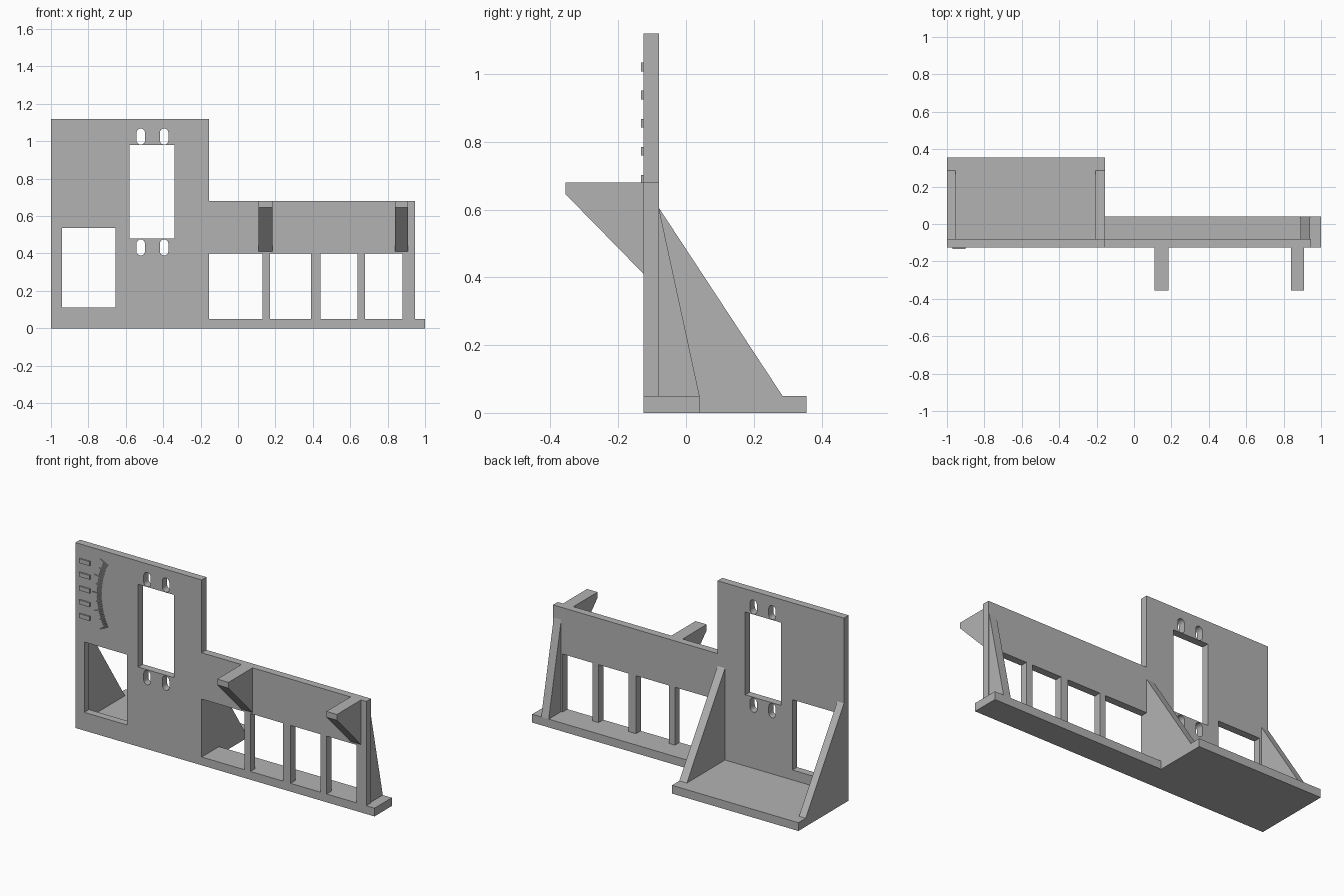
import bpy, bmesh, math
from mathutils import Vector

cube = bpy.data.objects.get("Cube")
if cube:
    bpy.data.objects.remove(cube, do_unlink=True)

# Single matte grey plastic
grey = bpy.data.materials.new("grey plastic")
grey.use_nodes = True
COLOR = (0.45, 0.45, 0.45, 1)
grey.diffuse_color = COLOR
grey.node_tree.nodes["Principled BSDF"].inputs["Base Color"].default_value = COLOR

FRONT, BACK = -0.125, -0.08
LEFT_END, STEP, RIGHT_END = -1.0, -0.155, 0.945
FLOOR = 0.05


def add_prism(bm, points, axis, lo, hi):
    """Extrude a 2D outline along axis: 'x' takes (y, z), 'y' takes (x, z)."""
    place = (lambda a, b, t: (t, a, b)) if axis == 'x' else (lambda a, b, t: (a, t, b))
    face = bm.faces.new([bm.verts.new(place(a, b, lo)) for a, b in points])
    ext = bmesh.ops.extrude_face_region(bm, geom=[face])
    verts = [v for v in ext["geom"] if isinstance(v, bmesh.types.BMVert)]
    shift = Vector(place(0, 0, hi - lo))
    bmesh.ops.translate(bm, verts=verts, vec=shift)


def rect(x0, x1, z0, z1):
    return [(x0, z0), (x1, z0), (x1, z1), (x0, z1)]


def slot(cx, cz, r, half):
    """Upright stadium outline."""
    pts = []
    for i in range(18):
        a = math.pi * (i if i < 9 else i - 1) / 8
        pts.append((cx + r * math.cos(a), cz + r * math.sin(a) + (half if i < 9 else -half)))
    return pts


def tick(angle, r0, r1, w):
    """Radial gauge mark."""
    d = Vector((-math.cos(angle), math.sin(angle)))
    n = Vector((-d.y, d.x)) * w / 2
    c = Vector((-0.40, 0.855))
    return [tuple(p) for p in (c + d * r0 - n, c + d * r1 - n, c + d * r1 + n, c + d * r0 + n)]


def make(name, prisms):
    bm = bmesh.new()
    for p in prisms:
        add_prism(bm, *p)
    bmesh.ops.recalc_face_normals(bm, faces=bm.faces)
    mesh = bpy.data.meshes.new(name)
    bm.to_mesh(mesh)
    bm.free()
    mesh.materials.append(grey)
    ob = bpy.data.objects.new(name, mesh)
    bpy.context.collection.objects.link(ob)
    return ob


# Stepped front panel, with a low toe at the right end
panel = make("front_panel", [([
    (LEFT_END, 0), (1, 0), (1, FLOOR), (RIGHT_END, FLOOR), (RIGHT_END, 0.68),
    (STEP, 0.68), (STEP, 1.12), (LEFT_END, 1.12)], 'y', FRONT, BACK)])

# Openings, screw slots and engraved gauge marks
holes = [rect(-0.94, -0.655, 0.11, 0.535), rect(-0.58, -0.34, 0.48, 0.98)]
for x0, x1 in ((STEP, 0.13), (0.17, 0.39), (0.44, 0.64), (0.68, 0.88)):
    holes.append(rect(x0, x1, FLOOR, 0.40))
for x in (-0.52, -0.395):
    for z in (1.025, 0.432):
        holes.append(slot(x, z, 0.023, 0.02))
cuts = [(h, 'y', FRONT - 0.1, BACK + 0.1) for h in holes]
for i in range(-20, 21):
    outer = 0.485 if i % 10 == 0 else 0.465 if i % 5 == 0 else 0.455
    cuts.append((tick(math.radians(i * 1.3), 0.425, outer, 0.004), 'y', FRONT - 0.02, FRONT + 0.008))
cutter = make("panel_cutter", cuts)
cutter.hide_render = True
mod = panel.modifiers.new("openings", 'BOOLEAN')
mod.operation = 'DIFFERENCE'
mod.solver = 'EXACT'
mod.object = cutter
bpy.context.view_layer.update()
cut_mesh = bpy.data.meshes.new_from_object(
    panel.evaluated_get(bpy.context.evaluated_depsgraph_get()))
panel.modifiers.clear()
panel.data = cut_mesh
bpy.data.objects.remove(cutter, do_unlink=True)

# Raised markers beside the gauge
make("gauge_markers", [
    (rect(-0.97, -0.90, 0.855 + k * 0.083 - 0.013, 0.855 + k * 0.083 + 0.013), 'y', FRONT - 0.008, FRONT)
    for k in range(-2, 3)])

# Floor plates behind the panel
make("deep_base", [(rect(BACK, 0.355, 0, FLOOR), 'x', LEFT_END, STEP)])
make("shallow_base", [(rect(BACK, 0.04, 0, FLOOR), 'x', STEP, 1)])

# Triangular braces between floor and panel
for name, depth, x0, x1 in (("outer_gusset", 0.285, LEFT_END, -0.955),
                            ("middle_gusset", 0.285, -0.205, STEP),
                            ("end_gusset", 0.04, 0.89, 0.94)):
    make(name, [([(BACK, FLOOR), (depth, FLOOR), (BACK, 0.605)], 'x', x0, x1)])

# Sloped brackets on the front
for name, x0, x1 in (("inner_bracket", 0.11, 0.185), ("end_bracket", 0.84, 0.91)):
    make(name, [([(FRONT, 0.41), (FRONT, 0.68), (-0.355, 0.68), (-0.355, 0.645)], 'x', x0, x1)])
